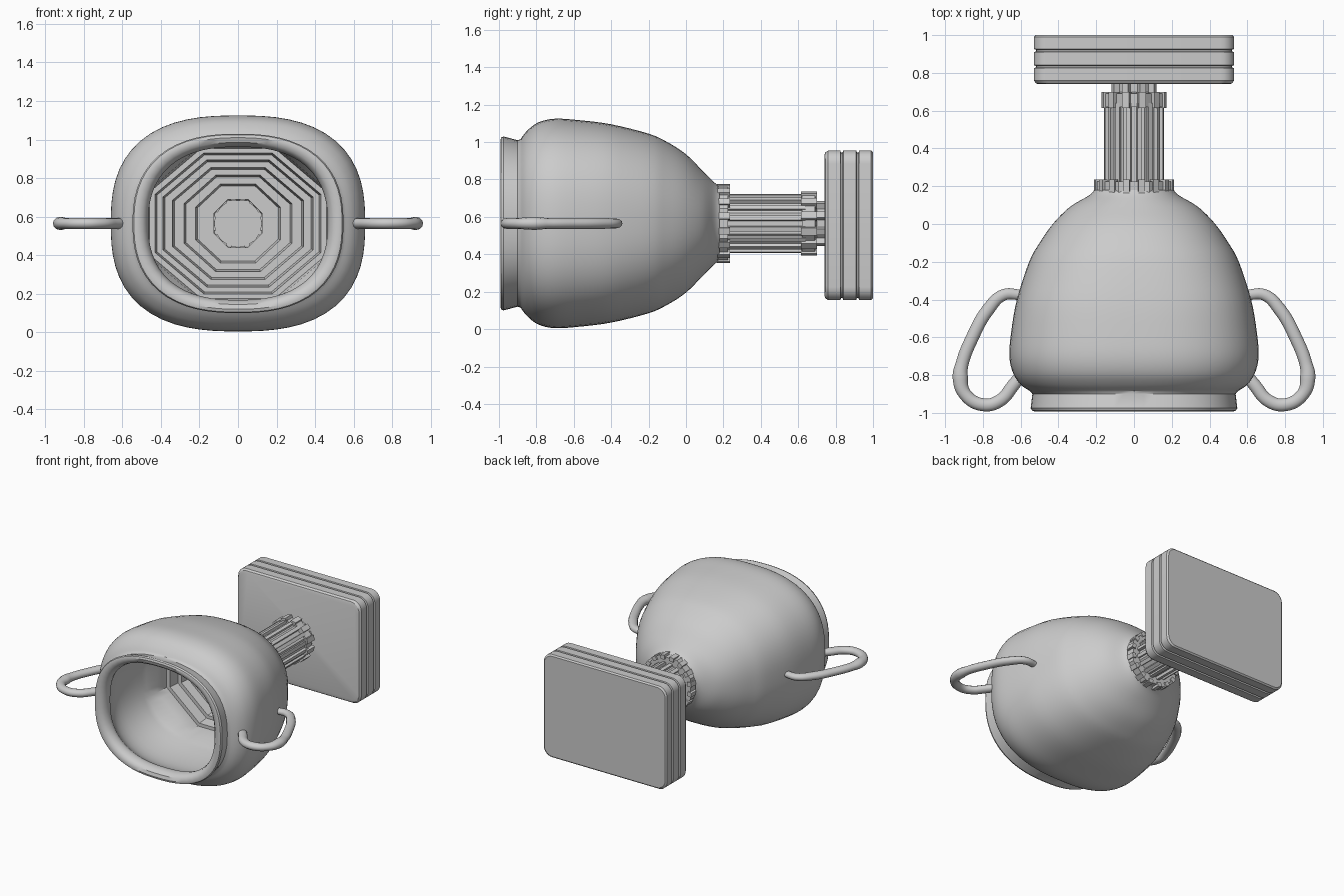
import bpy, bmesh, math
from mathutils import Matrix

if "Cube" in bpy.data.objects:
    bpy.data.objects.remove(bpy.data.objects["Cube"])

CZ = 0.565          # height of the cup axis (the trophy lies along y)
SEG = 64


def finish(name, bm, angle=35):
    bmesh.ops.recalc_face_normals(bm, faces=bm.faces)
    me = bpy.data.meshes.new(name)
    bm.to_mesh(me)
    bm.free()
    ob = bpy.data.objects.new(name, me)
    bpy.context.collection.objects.link(ob)
    bpy.ops.object.select_all(action='DESELECT')
    ob.select_set(True)
    bpy.context.view_layer.objects.active = ob
    bpy.ops.object.shade_smooth_by_angle(angle=math.radians(angle))
    return ob


def oval(rx, rz, y, n=2.5):
    """Superellipse ring around the axis; n = 0 gives an octagon."""
    pts = []
    for i in range(SEG):
        a = 2 * math.pi * i / SEG
        c, s = abs(math.cos(a)), abs(math.sin(a))
        if n:
            r = (c ** n + s ** n) ** (-1 / n)
        else:
            r = 1 / max(c, s, (c + s) / math.sqrt(2))
        pts.append((rx * r * math.cos(a), y, CZ + rz * r * math.sin(a)))
    return pts


def rounded_rect(hx, hz, y, cz, r=0.07, k=6):
    pts = []
    for q, (sx, sz) in enumerate([(1, 1), (-1, 1), (-1, -1), (1, -1)]):
        for i in range(k + 1):
            a = math.pi / 2 * (q + i / k)
            pts.append((sx * (hx - r) + r * math.cos(a), y,
                        cz + sz * (hz - r) + r * math.sin(a)))
    return pts


def loft(bm, rings, cap_start=True, cap_end=True):
    rows = [[bm.verts.new(p) for p in ring] for ring in rings]
    n = len(rows[0])
    for a, b in zip(rows, rows[1:]):
        for i in range(n):
            bm.faces.new((a[i], a[(i + 1) % n], b[(i + 1) % n], b[i]))
    if cap_start:
        bm.faces.new(rows[0])
    if cap_end:
        bm.faces.new(rows[-1])


def smooth(keys, steps=4):
    """Catmull-Rom through profile keys."""
    out = []
    for i in range(len(keys) - 1):
        p = [keys[max(i - 1, 0)], keys[i], keys[i + 1], keys[min(i + 2, len(keys) - 1)]]
        for s in range(steps):
            t = s / steps
            out.append(tuple(0.5 * (2 * b + (c - a) * t + (2 * a - 5 * b + 4 * c - d) * t * t
                                    + (3 * b - a - 3 * c + d) * t ** 3)
                             for a, b, c, d in zip(*p)))
    return out + [keys[-1]]


def ribs(bm, count, r0, r1, y0, y1, width, phase=0.0):
    """Blocks arranged radially around the axis."""
    for i in range(count):
        a = 2 * math.pi * (i + phase) / count
        m = (Matrix.Translation((0, (y0 + y1) / 2, CZ)) @ Matrix.Rotation(a, 4, 'Y')
             @ Matrix.Translation(((r0 + r1) / 2, 0, 0))
             @ Matrix.Diagonal((r1 - r0, y1 - y0, width, 1)))
        bmesh.ops.create_cube(bm, size=1, matrix=m)


# Cup: outer body, rolled rim, stepped cavity and central hole
outer = smooth([(0.21, 0.20, 0.18), (0.24, 0.22, 0.15), (0.34, 0.28, 0.09), (0.43, 0.37, 0.0),
                (0.50, 0.435, -0.1), (0.555, 0.48, -0.2), (0.62, 0.53, -0.4),
                (0.65, 0.552, -0.57), (0.66, 0.56, -0.7), (0.64, 0.54, -0.79),
                (0.60, 0.495, -0.85), (0.55, 0.45, -0.885)])
rings = []
for rx, rz, y in outer:
    t = min(1, max(0, (0.2 - y) / 0.6))
    rings.append(oval(rx, rz, y, 2.05 + 0.55 * t))
for rx, rz, y in [(0.538, 0.445, -0.9), (0.547, 0.465, -0.975), (0.54, 0.46, -0.988),
                  (0.525, 0.445, -0.993), (0.495, 0.42, -0.985), (0.475, 0.405, -0.965),
                  (0.465, 0.397, -0.93)]:
    rings.append(oval(rx, rz, y, 2.45))
for rx, rz, y in smooth([(0.47, 0.40, -0.9), (0.535, 0.45, -0.81), (0.56, 0.47, -0.7),
                         (0.545, 0.46, -0.55), (0.51, 0.43, -0.4)], 3):
    rings.append(oval(rx, rz, y, 2.5))
steps = [(0.47, 0.40), (0.43, 0.365), (0.39, 0.33), (0.34, 0.29), (0.28, 0.25), (0.22, 0.205)]
levels = [-0.32, -0.22, -0.14, -0.07, -0.01, 0.04, 0.08]
for (rx, rz), y0, y1 in zip(steps, levels, levels[1:]):
    rings += [oval(rx, rz, y0, 0), oval(rx - 0.01, rz - 0.01, y1, 0)]
rings += [oval(0.125, 0.125, 0.08, 0), oval(0.12, 0.12, 0.6, 0)]
bm = bmesh.new()
loft(bm, rings, cap_start=False)
finish("cup", bm)

# Stem: core with toothed collars and vertical ribs
bm = bmesh.new()
loft(bm, [oval(r, r, y, 0) for r, y in [(0.195, 0.16), (0.195, 0.225), (0.137, 0.225),
                                        (0.137, 0.62), (0.15, 0.62), (0.15, 0.69),
                                        (0.09, 0.70), (0.09, 0.76)]], cap_start=False)
ribs(bm, 16, 0.18, 0.212, 0.165, 0.235, 0.035, 0.5)
ribs(bm, 16, 0.12, 0.158, 0.22, 0.64, 0.026, 0.5)
ribs(bm, 12, 0.13, 0.172, 0.615, 0.70, 0.04, 0.5)
ribs(bm, 8, 0.07, 0.122, 0.69, 0.75, 0.035, 0.5)
finish("stem", bm, 25)

# Base: rounded slab with two grooves around the edge
bm = bmesh.new()
layers = [(0.74, 0.025), (0.745, 0.01), (0.76, 0.0), (0.825, 0.0), (0.829, 0.012), (0.837, 0.012),
          (0.841, 0.0), (0.91, 0.0), (0.914, 0.012), (0.922, 0.012), (0.926, 0.0),
          (0.99, 0.0), (1.0, 0.01)]
loft(bm, [rounded_rect(0.53 - d, 0.40 - d, y, 0.555) for y, d in layers])
finish("base", bm, 30)

# Handles: one looped tube on each side
PATH = [(0.60, -0.375, 0.8), (0.69, -0.375, 0.9), (0.77, -0.45, 1), (0.86, -0.61, 1),
        (0.91, -0.74, 1), (0.92, -0.81, 1.2), (0.895, -0.90, 1), (0.80, -0.957, 1),
        (0.71, -0.935, 1), (0.64, -0.855, 1), (0.59, -0.79, 0.9)]
for side, label in [(1, "right"), (-1, "left")]:
    cu = bpy.data.curves.new("handle_" + label, 'CURVE')
    cu.dimensions = '3D'
    cu.bevel_depth = 0.034
    cu.bevel_resolution = 4
    cu.resolution_u = 6
    cu.use_fill_caps = True
    sp = cu.splines.new('BEZIER')
    sp.bezier_points.add(len(PATH) - 1)
    for p, (x, y, r) in zip(sp.bezier_points, PATH):
        p.co = (side * x, y, 0)
        p.radius = r
        p.handle_left_type = p.handle_right_type = 'AUTO'
    ob = bpy.data.objects.new("handle_" + label, cu)
    ob.location.z = CZ
    ob.scale.z = 0.85
    bpy.context.collection.objects.link(ob)
